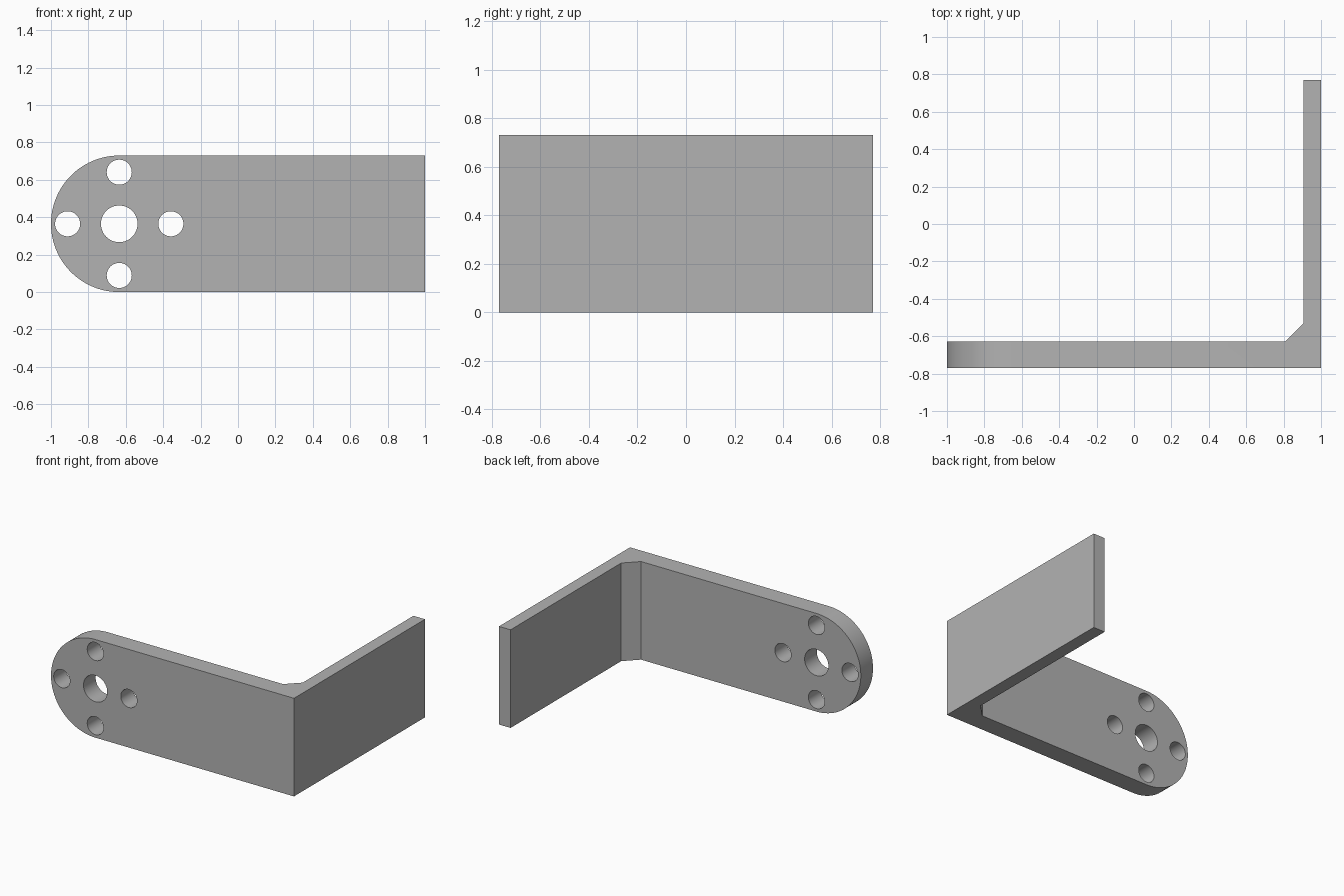
import bpy, bmesh
from math import sin, cos, pi, radians
from mathutils import Vector

cube = bpy.data.objects.get("Cube")
if cube:
    bpy.data.objects.remove(cube, do_unlink=True)

HEIGHT = 0.73
R = HEIGHT / 2            # radius of the rounded end
PIVOT = -1 + R            # x of the rounded end's centre
FRONT, BACK = -0.77, 0.77
INNER_Y, INNER_X = -0.627, 0.905
CHAMFER = 0.096

grey = bpy.data.materials.new("plain grey")
grey.use_nodes = True
colour = (0.45, 0.45, 0.45, 1)
grey.diffuse_color = colour
grey.node_tree.nodes["Principled BSDF"].inputs["Base Color"].default_value = colour


def prism(name, points, direction):
    """Extrude a flat outline along a direction into a closed solid."""
    bm = bmesh.new()
    face = bm.faces.new([bm.verts.new(p) for p in points])
    extruded = bmesh.ops.extrude_face_region(bm, geom=[face])["geom"]
    moved = [v for v in extruded if isinstance(v, bmesh.types.BMVert)]
    bmesh.ops.translate(bm, vec=Vector(direction), verts=moved)
    bmesh.ops.recalc_face_normals(bm, faces=bm.faces)
    mesh = bpy.data.meshes.new(name)
    bm.to_mesh(mesh)
    bm.free()
    mesh.materials.append(grey)
    obj = bpy.data.objects.new(name, mesh)
    bpy.context.collection.objects.link(obj)
    return obj


def arc(x, z, radius, start, end, steps, y):
    angles = [start + (end - start) * i / steps for i in range(steps + 1)]
    return [(x + radius * cos(a), y, z + radius * sin(a)) for a in angles]


def cut(target, cutter, operation):
    """Apply a boolean and remove the cutter."""
    cutter.hide_render = True
    mod = target.modifiers.new("cut", "BOOLEAN")
    mod.operation, mod.object, mod.solver = operation, cutter, "EXACT"
    bpy.context.view_layer.objects.active = target
    bpy.ops.object.modifier_apply(modifier=mod.name)
    bpy.data.objects.remove(cutter, do_unlink=True)


# L-shaped bracket with a chamfered inner corner
plan = [(-1.1, FRONT), (1, FRONT), (1, BACK), (INNER_X, BACK),
        (INNER_X, INNER_Y + CHAMFER), (INNER_X - CHAMFER, INNER_Y), (-1.1, INNER_Y)]
bracket = prism("angle_bracket", [(x, y, 0) for x, y in plan], (0, 0, HEIGHT))

# Rounded end
notch_y = FRONT - 0.1
outline = arc(PIVOT, R, R, pi / 2, 3 * pi / 2, 48, notch_y)
outline[0] = (PIVOT, notch_y, HEIGHT + 0.1)
outline[-1] = (PIVOT, notch_y, -0.1)
outline = (arc(PIVOT, R, R, pi / 2, 3 * pi / 2, 48, notch_y)
           + [(PIVOT, notch_y, -0.1), (-1.3, notch_y, -0.1),
              (-1.3, notch_y, HEIGHT + 0.1), (PIVOT, notch_y, HEIGHT + 0.1)])
cut(bracket, prism("end_cutter", outline, (0, 0.4, 0)), "DIFFERENCE")

# Central bore and four surrounding screw holes
holes = [(0, 0, 0.098)] + [(0.276 * cos(i * pi / 2), 0.276 * sin(i * pi / 2), 0.067)
                           for i in range(4)]
for dx, dz, radius in holes:
    ring = arc(PIVOT + dx, R + dz, radius, 0, 2 * pi, 48, notch_y)[:-1]
    cut(bracket, prism("hole_cutter", ring, (0, 0.4, 0)), "DIFFERENCE")

bpy.ops.object.select_all(action="DESELECT")
bracket.select_set(True)
bpy.context.view_layer.objects.active = bracket
bpy.ops.object.shade_smooth_by_angle(angle=radians(30))
